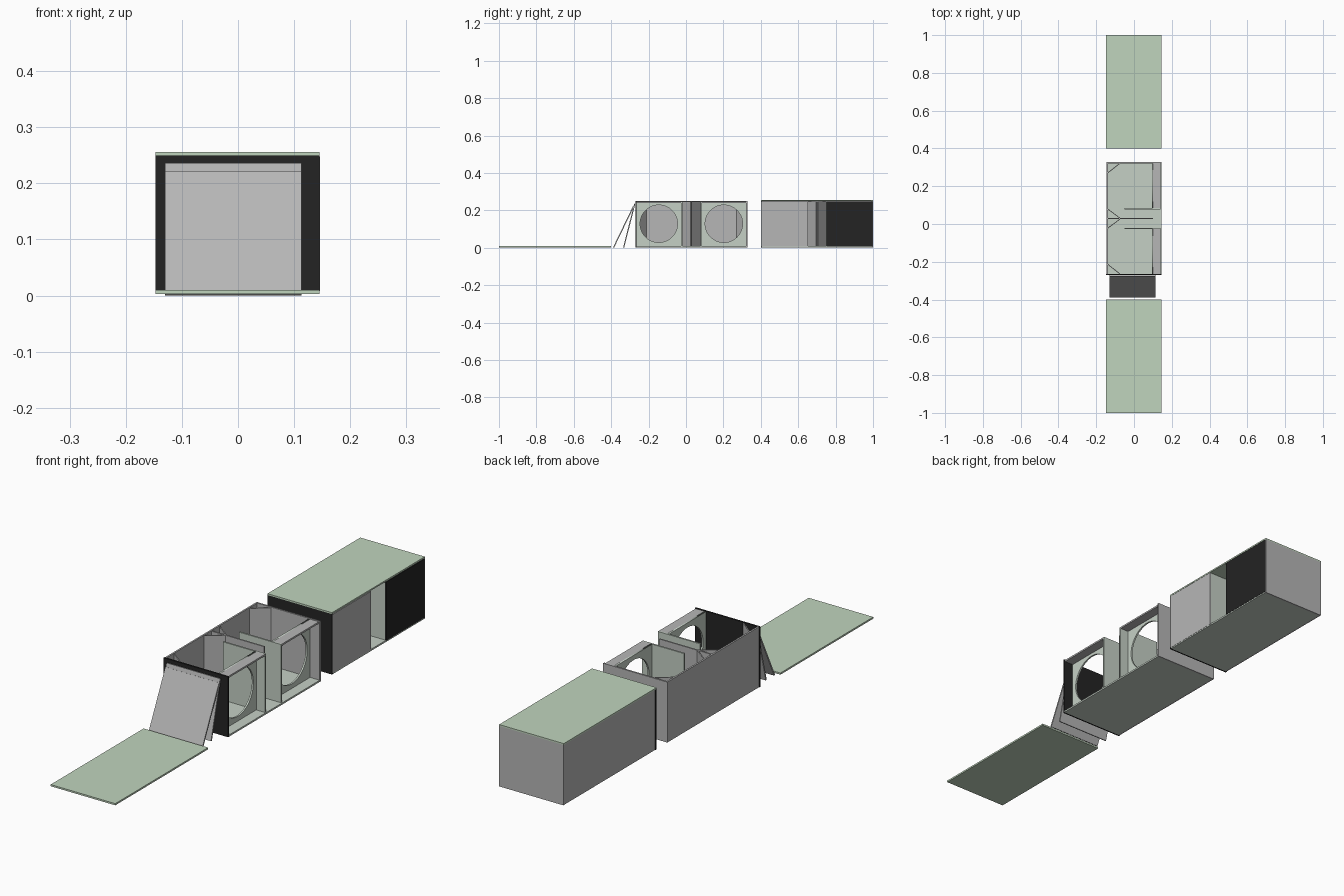
import bpy, math
from mathutils import Vector

cube = bpy.data.objects.get("Cube")
if cube:
    bpy.data.objects.remove(cube, do_unlink=True)


def material(name, r, g, b):
    m = bpy.data.materials.new(name)
    m.use_nodes = True
    m.diffuse_color = (r, g, b, 1)
    bsdf = next(n for n in m.node_tree.nodes if n.type == 'BSDF_PRINCIPLED')
    bsdf.inputs["Base Color"].default_value = (r, g, b, 1)
    return m


GREY = material("grey", 0.47, 0.47, 0.47)
PALE = material("pale_grey_green", 0.56, 0.63, 0.56)
GREEN = material("soft_green", 0.53, 0.66, 0.51)
BLACK = material("black", 0.017, 0.017, 0.017)

T = 0.007                   # board thickness
W = 0.145                   # half width of a cabinet
BOTTOM, TOP = 0.003, 0.25   # cabinet height range


def add_mesh(name, mesh, mat):
    mesh.name = name
    mesh.materials.clear()
    mesh.materials.append(mat)
    ob = bpy.data.objects.new(name, mesh)
    bpy.context.collection.objects.link(ob)
    return ob


def prism(name, base, offset, mat):
    """Sweep a four-cornered outline along an offset."""
    low = [Vector(p) for p in base]
    verts = low + [p + Vector(offset) for p in low]
    faces = [(3, 2, 1, 0), (4, 5, 6, 7)]
    faces += [(i, (i + 1) % 4, (i + 1) % 4 + 4, i + 4) for i in range(4)]
    mesh = bpy.data.meshes.new(name)
    mesh.from_pydata(verts, [], faces)
    return add_mesh(name, mesh, mat)


def board(name, x, y, z, mat):
    """Axis-aligned board from (min, max) ranges."""
    base = [(x[0], y[0], z[0]), (x[1], y[0], z[0]), (x[1], y[1], z[0]), (x[0], y[1], z[0])]
    return prism(name, base, (0, 0, z[1] - z[0]), mat)


def upright(name, a, b, z, mat):
    """Vertical board running between two plan points."""
    a, b = Vector((*a, z[0])), Vector((*b, z[0]))
    d = (b - a).normalized()
    n = Vector((-d.y, d.x, 0)) * 0.002
    return prism(name, [a - n, b - n, b + n, a + n], (0, 0, z[1] - z[0]), mat)


def baffle(name, x, y, z, radius, mat):
    """Board facing +x with a round hole in the middle."""
    curve = bpy.data.curves.new(name, 'CURVE')
    curve.dimensions, curve.fill_mode, curve.extrude = '2D', 'BOTH', T / 2
    cy, cz = sum(y) / 2, sum(z) / 2
    square = [(y[0], z[0]), (y[1], z[0]), (y[1], z[1]), (y[0], z[1])]
    n = 64
    ring = [(cy + radius * math.cos(2 * math.pi * i / n),
             cz + radius * math.sin(2 * math.pi * i / n)) for i in range(n)]
    for pts in (square, ring):
        s = curve.splines.new('POLY')
        s.points.add(len(pts) - 1)
        for p, q in zip(s.points, pts):
            p.co = (*q, 0, 1)
        s.use_cyclic_u = True
    tmp = bpy.data.objects.new(name + "_curve", curve)
    bpy.context.collection.objects.link(tmp)
    bpy.context.view_layer.update()
    graph = bpy.context.evaluated_depsgraph_get()
    mesh = bpy.data.meshes.new_from_object(tmp.evaluated_get(graph))
    bpy.data.objects.remove(tmp, do_unlink=True)
    for v in mesh.vertices:
        v.co = (v.co.z + x, v.co.x, v.co.y)
    return add_mesh(name, mesh, mat)


def cabinet(tag, y0, y1):
    mid = (y0 + y1) / 2
    inner = (BOTTOM + T, TOP - 0.002)
    # Outer shell
    board(tag + "_front_panel", (-W - 0.002, W), (y0, y0 + T), (BOTTOM, TOP), BLACK)
    board(tag + "_back_panel", (-W, W), (y1 - T, y1), (BOTTOM, TOP), GREY)
    board(tag + "_side_panel", (-W, T - W), (y0 + T, y1 - T), (BOTTOM, TOP), GREY)
    board(tag + "_floor", (T - W, W), (y0 + T, y1 - T), (BOTTOM, BOTTOM + T), PALE)
    # Centre divider
    board(tag + "_centre_divider", (T - W, 0.1), (mid - 0.003, mid + 0.003), inner, GREY)
    for side, end in ((-1, y0 + T), (1, y1 - T)):
        label = tag + ("_front" if side < 0 else "_rear")
        port = mid + side * 0.052
        # Port wall and recessed driver board with its top rail
        board(label + "_port_wall", (-0.05, W - 0.004),
              (port - T / 2, port + T / 2), inner, PALE)
        span = tuple(sorted((port + side * T / 2, end)))
        baffle(label + "_baffle", 0.098, span, inner, 0.1, PALE)
        board(label + "_top_rail", (0.098 + T / 2, W - 0.004), span,
              (TOP - 0.002 - T, TOP - 0.002), GREY)
        # Slanted deflectors at the outer corner and beside the divider
        wall, reach = T - W, -0.075
        upright(label + "_corner_deflector", (wall, end - side * 0.05),
                (reach, end), inner, GREY)
        upright(label + "_centre_deflector", (wall, mid + side * 0.05),
                (reach, mid + side * 0.003), inner, GREY)


def leaning_panel(name, y_low, y_high, z_high):
    """Square cover leaning back against the open cabinet."""
    a, b = Vector((-0.13, y_low, 0.003)), Vector((-0.13, y_high, z_high))
    d = (b - a).normalized()
    n = Vector((0, d.z, -d.y)) * 0.006
    prism(name, [a, a + n, b + n, b], (0.243, 0, 0), GREY)


# Open and closed cabinets
cabinet("open_cabinet", -0.271, 0.328)
cabinet("closed_cabinet", 0.4, 1.0)
board("closed_cabinet_lid", (-W - 0.002, W), (0.4, 1.0), (TOP, TOP + 0.006), GREEN)

# Driver covers on the closed cabinet
board("front_cover", (W - 0.004, W + 0.001), (0.402, 0.652), (0.008, 0.248), GREY)
board("rear_cover", (W - 0.004, W + 0.001), (0.75, 0.998), (0.008, 0.248), BLACK)

# Loose lid on the ground and two leaning covers
board("loose_lid", (-W - 0.002, W), (-1.0, -0.4), (0.003, 0.01), GREEN)
leaning_panel("front_leaning_cover", -0.39, -0.284, 0.222)
leaning_panel("rear_leaning_cover", -0.336, -0.277, 0.236)
